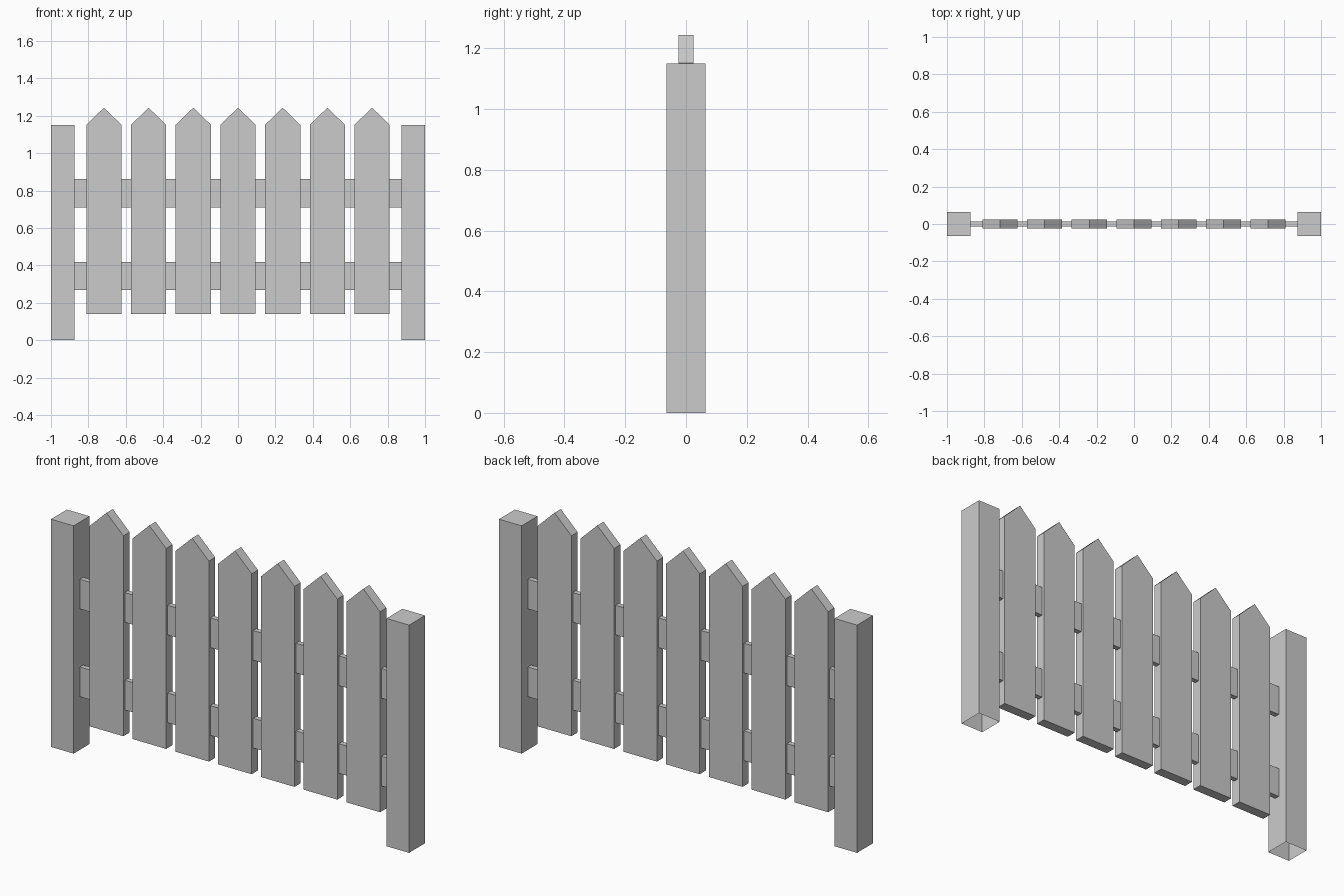
import bpy
import bmesh

if "Cube" in bpy.data.objects:
    bpy.data.objects.remove(bpy.data.objects["Cube"])

PICKETS = 7
SPACING = 0.239
POST_W = 0.126
POST_H = 1.15


def prism(name, profile, depth):
    """Extrude an x-z profile symmetrically along y."""
    bm = bmesh.new()
    face = bm.faces.new([bm.verts.new((x, -depth / 2, z)) for x, z in profile])
    new = bmesh.ops.extrude_face_region(bm, geom=[face], use_keep_orig=True)["geom"]
    verts = [g for g in new if isinstance(g, bmesh.types.BMVert)]
    bmesh.ops.translate(bm, verts=verts, vec=(0, depth, 0))
    bmesh.ops.recalc_face_normals(bm, faces=bm.faces[:])
    mesh = bpy.data.meshes.new(name)
    bm.to_mesh(mesh)
    bm.free()
    obj = bpy.data.objects.new(name, mesh)
    bpy.context.collection.objects.link(obj)
    return obj


def board(name, x0, x1, z0, z1, depth):
    return prism(name, [(x0, z0), (x1, z0), (x1, z1), (x0, z1)], depth)


# End posts, open underneath
for side, x0 in (("left", -1.0), ("right", 1.0 - POST_W)):
    post = board(side + "_post", x0, x0 + POST_W, 0, POST_H, 0.127)
    bm = bmesh.new()
    bm.from_mesh(post.data)
    base = [f for f in bm.faces if f.calc_center_median().z < 0.001]
    bmesh.ops.delete(bm, geom=base, context="FACES_ONLY")
    bm.to_mesh(post.data)
    bm.free()

# Horizontal rails between the posts
half = 1.0 - POST_W
board("lower_rail", -half, half, 0.268, 0.418, 0.026)
board("upper_rail", -half, half, 0.711, 0.861, 0.026)

# Pointed pickets
outline = [(-0.094, 0.14), (0.094, 0.14), (0.094, 1.152), (0, 1.243), (-0.094, 1.152)]
for i in range(PICKETS):
    picket = prism(f"picket_{i + 1}", outline, 0.05)
    picket.location.x = (i - (PICKETS - 1) / 2) * SPACING
